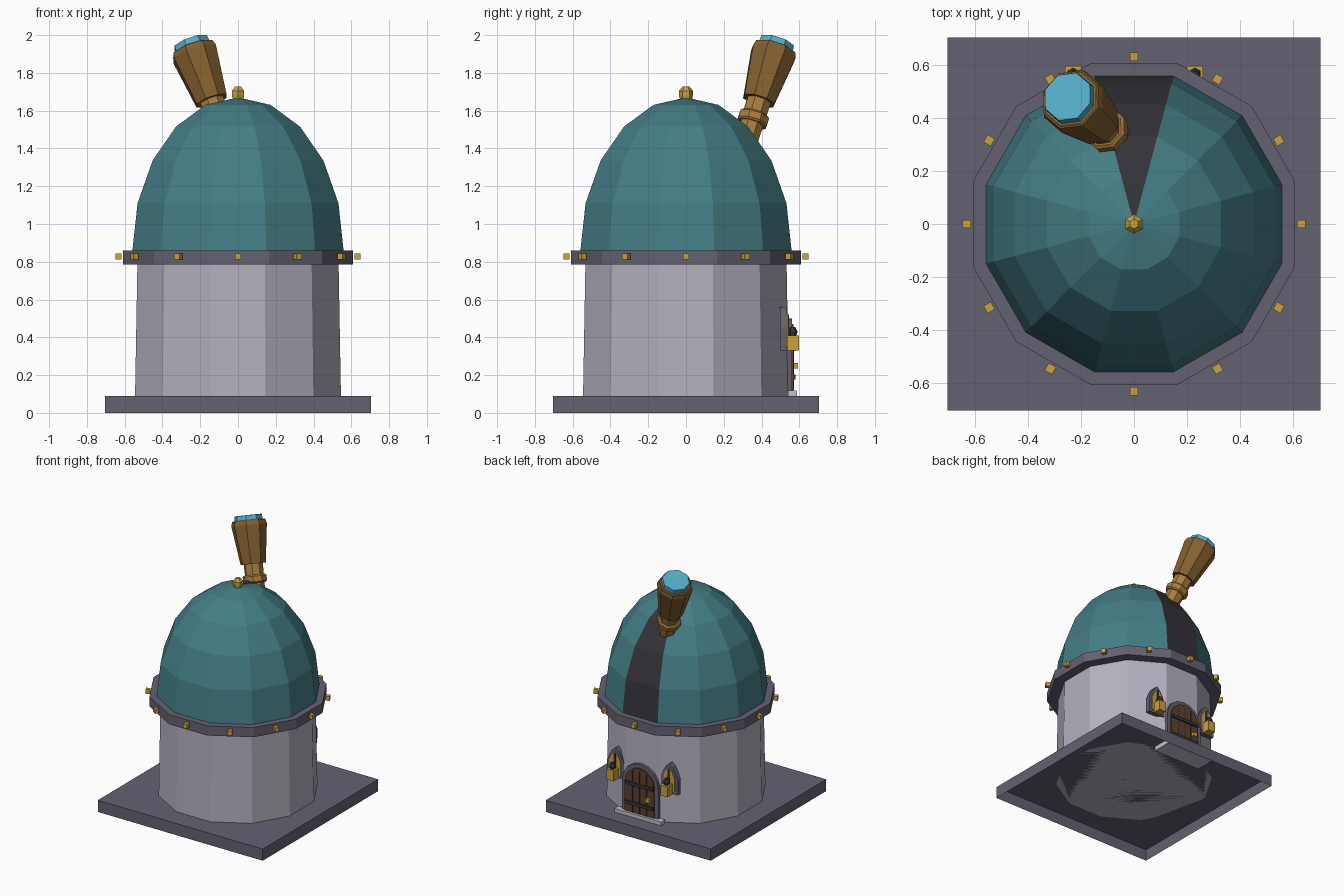
import bpy, bmesh, math
from mathutils import Vector, Matrix

cube = bpy.data.objects.get("Cube")
if cube:
    bpy.data.objects.remove(cube, do_unlink=True)


def material(name, r, g, b):
    def lin(c):
        c /= 255
        return ((c + 0.055) / 1.055) ** 2.4
    m = bpy.data.materials.new(name)
    m.use_nodes = True
    col = (lin(r), lin(g), lin(b), 1)
    m.diffuse_color = col
    m.node_tree.nodes["Principled BSDF"].inputs["Base Color"].default_value = col
    return m


SLATE = material("slate", 101, 97, 114)
STONE = material("pale stone", 181, 176, 190)
STEP = material("step stone", 194, 193, 203)
TEAL = material("teal roof", 68, 125, 133)
DARK = material("dark iron", 52, 51, 57)
GOLD = material("gold", 202, 163, 63)
BRASS = material("brass", 168, 125, 62)
BARREL = material("bronze brown", 132, 96, 48)
LENS = material("lens blue", 84, 172, 198)
WOOD = material("door wood", 98, 63, 42)


def finish(bm, name, *mats):
    bmesh.ops.recalc_face_normals(bm, faces=bm.faces)
    me = bpy.data.meshes.new(name)
    bm.to_mesh(me)
    bm.free()
    for m in mats:
        me.materials.append(m)
    ob = bpy.data.objects.new(name, me)
    bpy.context.collection.objects.link(ob)
    return ob


def box(name, x, y, z, mat, open_below=False):
    """Box from (low, high) pairs."""
    bm = bmesh.new()
    bmesh.ops.create_cube(bm, size=1)
    for v in bm.verts:
        v.co = [lo + (c + 0.5) * (hi - lo) for c, (lo, hi) in zip(v.co, (x, y, z))]
    if open_below:
        bm.normal_update()
        under = [f for f in bm.faces if f.normal.z < -0.5]
        bmesh.ops.delete(bm, geom=under, context="FACES_ONLY")
    return finish(bm, name, mat)


def lathe(name, profile, sides, *mats, matrix=Matrix(), rule=None):
    """Rings of (radius, height) joined by flat faces; radius 0 makes a tip."""
    bm = bmesh.new()
    rings = []
    for r, z in profile:
        if r == 0:
            rings.append([bm.verts.new((0, 0, z))])
            continue
        angles = [(i + 0.5) * math.tau / sides for i in range(sides)]
        rings.append([bm.verts.new((r * math.cos(a), r * math.sin(a), z)) for a in angles])
    for a, b in zip(rings, rings[1:]):
        for i in range(sides):
            j = (i + 1) % sides
            loop = [a[i % len(a)], a[j % len(a)], b[j % len(b)], b[i % len(b)]]
            bm.faces.new(list(dict.fromkeys(loop)))
    for end in (rings[0], rings[-1]):
        if len(end) > 2:
            bm.faces.new(end)
    if rule:
        for f in bm.faces:
            f.material_index = rule(f.calc_center_median())
    bm.transform(matrix)
    return finish(bm, name, *mats)


def arch(name, x, half, z0, z1, y0, y1, mat, pointed=False):
    """Upright slab with a round or pointed top, facing +y."""
    bm = bmesh.new()
    rise = half * (1.5 if pointed else 1)
    pts = [(-half, z0), (half, z0)]
    for i in range(9):
        a = math.pi * i / 8
        s = 1 - abs(math.cos(a)) ** 1.5 if pointed else math.sin(a)
        pts.append((half * math.cos(a), z1 - rise + rise * s))
    face = bm.faces.new([bm.verts.new((x + px, y0, pz)) for px, pz in pts])
    new = bmesh.ops.extrude_face_region(bm, geom=[face])["geom"]
    moved = [v for v in new if isinstance(v, bmesh.types.BMVert)]
    bmesh.ops.translate(bm, verts=moved, vec=(0, y1 - y0, 0))
    return finish(bm, name, mat)


# Plinth (a shell, open below), tower and ring
SIDES = 12
FLAT = math.cos(math.pi / SIDES)
box("plinth", (-0.705, 0.705), (-0.705, 0.705), (0, 0.09), SLATE, open_below=True)
lathe("tower_wall", [(0.545 / FLAT, 0.09), (0.532 / FLAT, 0.82)], SIDES, STONE)
lathe("gallery_ring", [(0.608 / FLAT, 0.785), (0.608 / FLAT, 0.86)], SIDES, SLATE)

# Studs around the ring
for i in range(SIDES):
    stud = box(f"ring_stud_{i + 1}", (0.616, 0.648), (-0.016, 0.016), (0.811, 0.845), GOLD)
    stud.rotation_euler.z = i * math.tau / SIDES

# Dome, with the dark viewing slit on the rear facet
BASE, RISE, REACH = 0.86, 0.81, 0.559 / FLAT
steps = [math.radians(18 * i) for i in range(5)]
dome = [(REACH * math.cos(a), BASE + RISE * math.sin(a)) for a in steps] + [(0, BASE + RISE)]
lathe("dome", dome, SIDES, TEAL, DARK,
      rule=lambda c: int(c.y > 0.05 and abs(c.x) < c.y * 0.2))
lathe("finial", [(0.03, 1.65), (0.037, 1.68), (0.037, 1.705), (0.018, 1.728)], 6, GOLD)

# Telescope, measured back along its axis from the barrel mouth
axis = Vector((-0.36, 0.31, 1)).normalized()
aim = Matrix.Translation((-0.239, 0.471, 1.927)) @ axis.to_track_quat("Z", "Y").to_matrix().to_4x4()
lathe("telescope_tube", [(0.064, -0.53), (0.069, -0.28)], 8, BRASS, matrix=aim)
lathe("telescope_flange", [(0.074, -0.44), (0.085, -0.43), (0.085, -0.392), (0.074, -0.382)],
      8, BRASS, matrix=aim)
lathe("telescope_barrel", [(0.09, -0.305), (0.127, -0.03), (0.118, 0)], 8, BARREL, matrix=aim)
lathe("telescope_rim", [(0.114, -0.002), (0.108, 0.004)], 8, BRASS, matrix=aim)
lathe("telescope_lens", [(0.102, 0), (0.097, 0.038)], 8, LENS, matrix=aim)

# Doorway at the rear, with a sunken footing under the step
box("step_footing", (-0.205, 0.205), (0.48, 0.63), (0.055, 0.089), STEP)
box("door_step", (-0.2, 0.2), (0.54, 0.588), (0.08, 0.118), STEP)
arch("door_frame", 0, 0.155, 0.09, 0.5, 0.5, 0.56, SLATE)
arch("door_panel", 0, 0.125, 0.11, 0.47, 0.54, 0.57, WOOD)
for x in (-0.06, 0, 0.06):
    box("door_plank_gap", (x - 0.004, x + 0.004), (0.56, 0.572), (0.12, 0.44), DARK)
for z in (0.19, 0.34):
    box("door_strap", (-0.12, 0.12), (0.56, 0.58), (z - 0.013, z + 0.013), DARK)
box("door_handle", (-0.1, -0.065), (0.56, 0.592), (0.235, 0.265), GOLD)

# Windows and lanterns either side of the door
for side, word in ((-1, "right"), (1, "left")):
    x = side * 0.23
    arch(f"{word}_window_frame", x, 0.072, 0.33, 0.56, 0.497, 0.532, SLATE, True)
    arch(f"{word}_window_pane", x, 0.047, 0.35, 0.53, 0.51, 0.539, GOLD, True)
    box(f"{word}_window_bar", (x - 0.007, x + 0.007), (0.53, 0.544), (0.35, 0.52), DARK)
    box(f"{word}_lantern_bracket", (x - 0.01, x + 0.01), (0.53, 0.57), (0.43, 0.45), DARK)
    lathe(f"{word}_lantern_cap", [(0.018, 0.405), (0.025, 0.43), (0.014, 0.455)], 6, DARK,
          matrix=Matrix.Translation((x, 0.565, 0)))
    box(f"{word}_lantern", (x - 0.031, x + 0.031), (0.535, 0.598), (0.33, 0.41), GOLD)
